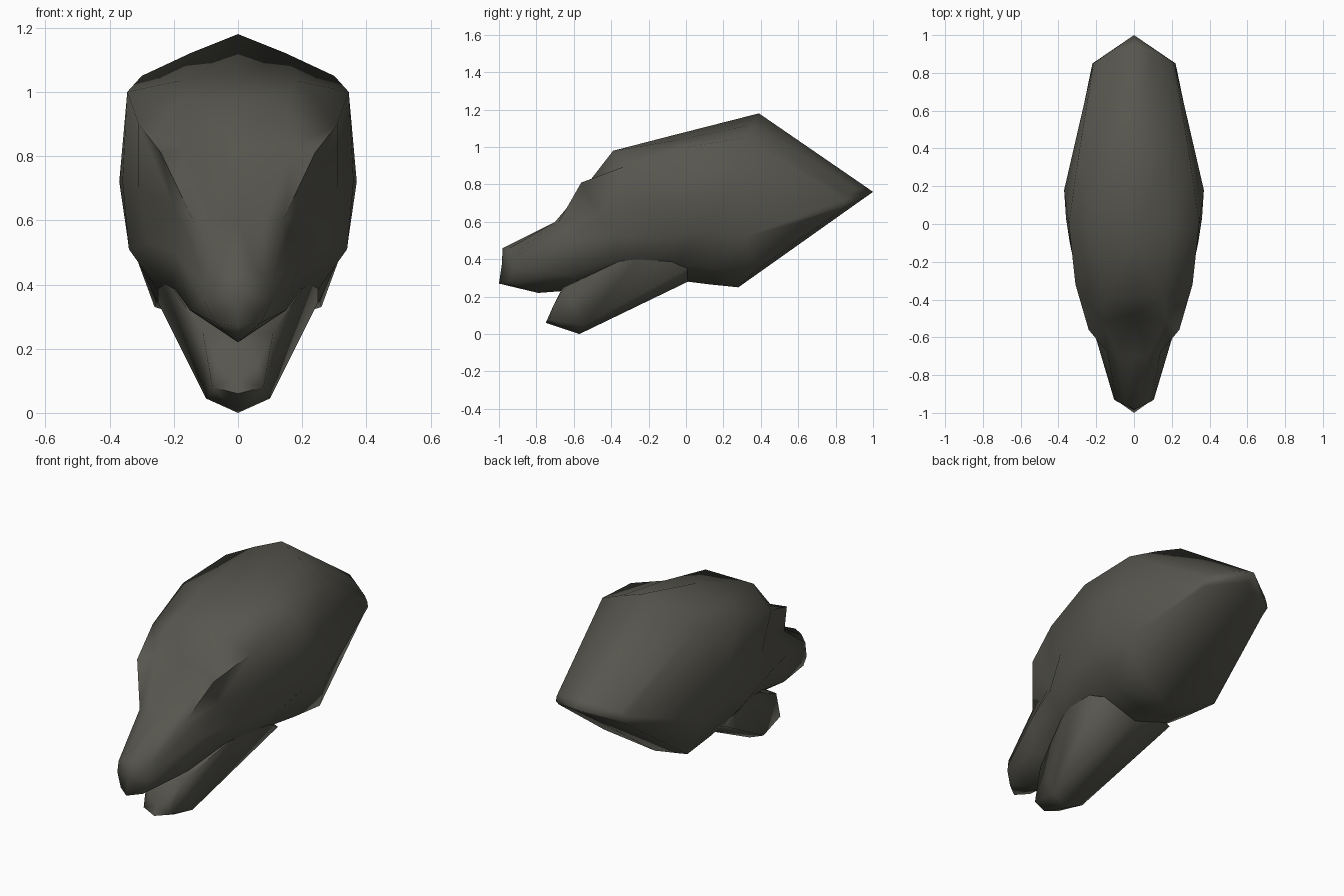
import bpy, bmesh, math

if "Cube" in bpy.data.objects:
    bpy.data.objects.remove(bpy.data.objects["Cube"])

stone = bpy.data.materials.new("dark olive grey")
stone.diffuse_color = (0.095, 0.093, 0.077, 1)
stone.use_nodes = True
stone.node_tree.nodes["Principled BSDF"].inputs["Base Color"].default_value = stone.diffuse_color


def loft(name, rings, tips):
    """Skin half rings (centre top to centre bottom), mirrored across x = 0.
    Each end is closed with a fan to its tip point."""
    bm = bmesh.new()
    loops = []
    for half in rings:
        full = list(half) + [(-x, y, z) for x, y, z in half[-2:0:-1]]
        loops.append([bm.verts.new(p) for p in full])
    n = len(loops[0])
    for a, b in zip(loops, loops[1:]):
        for i in range(n):
            j = (i + 1) % n
            bm.faces.new((a[i], a[j], b[j], b[i]))
    for ring, tip in zip((loops[0], loops[-1]), tips):
        v = bm.verts.new(tip)
        for i in range(n):
            bm.faces.new((ring[i], ring[(i + 1) % n], v))
    bmesh.ops.recalc_face_normals(bm, faces=bm.faces)
    bmesh.ops.triangulate(bm, faces=bm.faces, quad_method='SHORT_EDGE')
    mesh = bpy.data.meshes.new(name)
    bm.to_mesh(mesh)
    bm.free()
    mesh.materials.append(stone)
    ob = bpy.data.objects.new(name, mesh)
    bpy.context.collection.objects.link(ob)
    bpy.ops.object.select_all(action='DESELECT')
    ob.select_set(True)
    bpy.context.view_layer.objects.active = ob
    bpy.ops.object.shade_smooth_by_angle(angle=math.radians(85))
    return ob


# skull: each half ring runs top, upper, corner, socket, ridge, lower, bottom
nose = [(0, -.98, .46), (.05, -.96, .45), (.09, -.94, .42), (.10, -.93, .39),
        (.105, -.93, .35), (.07, -.95, .28), (0, -1, .27)]
muzzle = [(0, -.70, .60), (.08, -.70, .60), (.14, -.68, .60), (.155, -.64, .56),
          (.20, -.61, .50), (.15, -.66, .32), (0, -.79, .22)]
brow = [(0, -.48, .835), (.17, -.51, .825), (.24, -.56, .81), (.20, -.46, .64),
        (.28, -.37, .53), (.20, -.38, .39), (0, -.40, .25)]
crest = [(0, -.39, .98), (.15, -.39, .98), (.31, -.32, .90), (.31, -.24, .70),
         (.34, -.10, .51), (.24, -.06, .37), (0, .01, .28)]
temple = [(0, -.10, 1.055), (.18, -.06, 1.035), (.345, .0, 1.0),
          (.36, .03, .72), (.345, .08, .55), (.255, .14, .35), (0, .13, .265)]
crown = [(0, .39, 1.18), (.15, .36, 1.12), (.30, .32, 1.05), (.37, .18, .72),
         (.33, .32, .52), (.26, .36, .33), (0, .28, .25)]
rear = [(0, .95, .795), (.10, .91, .775), (.19, .865, .74), (.215, .85, .72),
        (.22, .85, .69), (.21, .84, .67), (0, .95, .725)]
loft("skull", [nose, muzzle, brow, crest, temple, crown, rear],
     [(0, -.985, .37), (0, 1, .76)])

# lower jaw: a wedge that widens up into the cheeks
loft("lower_jaw", [
    [(0, -.71, .15), (.06, -.71, .15), (.08, -.73, .08), (0, -.75, .06)],
    [(0, -.66, .25), (.11, -.65, .25), (.10, -.55, .045), (0, -.57, 0)],
    [(0, -.10, .50), (.25, -.21, .46), (.25, .0, .345), (0, .01, .28)],
], [(0, -.73, .105), (0, .05, .40)])
